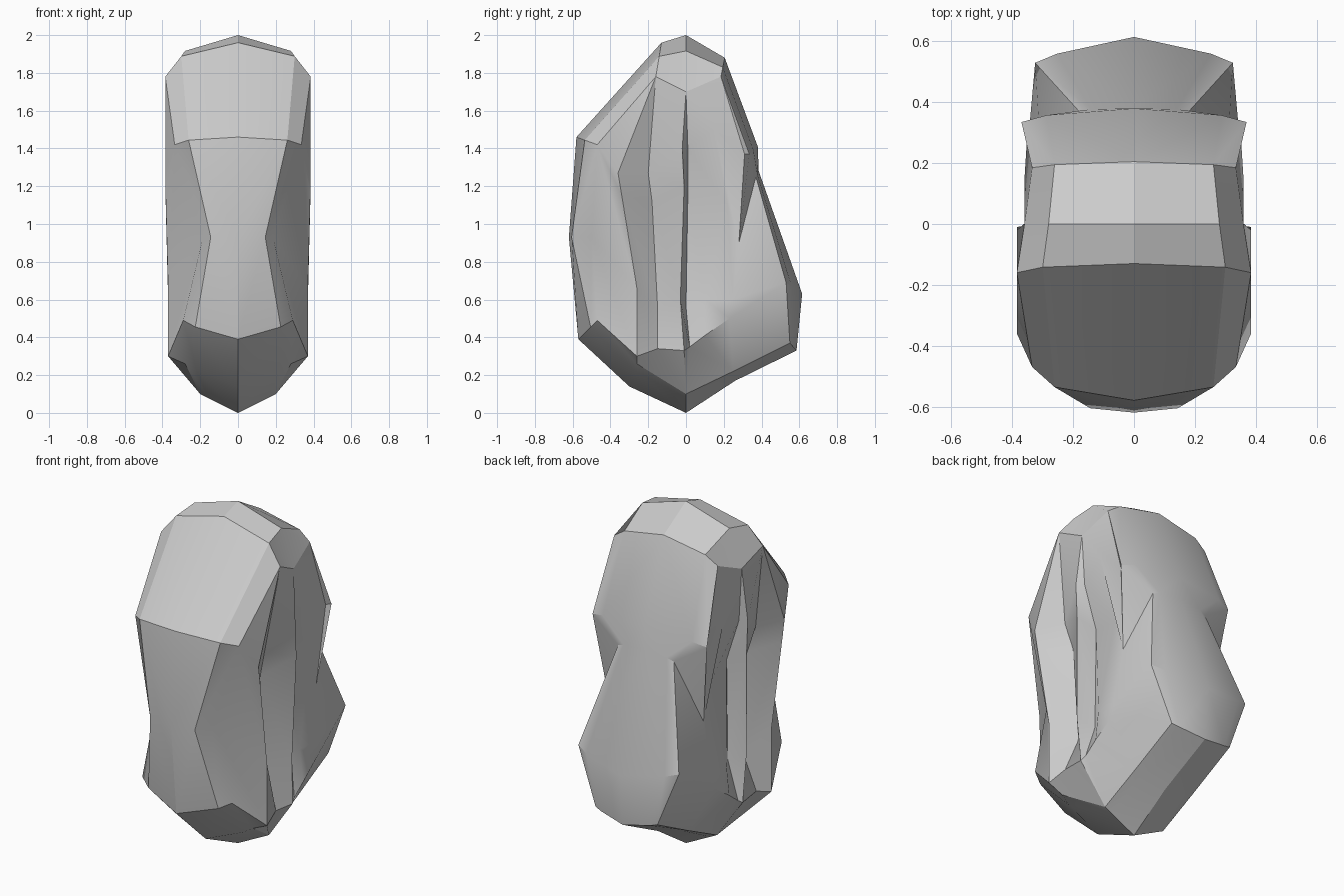
import bpy, bmesh
from mathutils import Vector

if "Cube" in bpy.data.objects:
    bpy.data.objects.remove(bpy.data.objects["Cube"])

# Rim stations, going round the side profile from the bottom:
# centre-line (y, z), rim edge (x, y, z), drop of the bevel line between them
stations = [
    (0.00, 0.00, 0.20, 0.00, 0.10, 0.78),
    (-0.30, 0.14, 0.28, -0.26, 0.26, 0.7),
    (-0.57, 0.39, 0.29, -0.47, 0.49, 0.65),
    (-0.62, 0.93, 0.185, -0.50, 0.93, 0.12),
    (-0.58, 1.46, 0.335, -0.47, 1.42, 0.4),
    (-0.13, 1.96, 0.385, -0.16, 1.78, 0.4),
    (0.00, 2.00, 0.36, 0.00, 1.70, 0.28),
    (0.205, 1.88, 0.335, 0.185, 1.78, 0.5),
    (0.38, 1.41, 0.37, 0.335, 1.37, 0.5),
    (0.385, 1.28, 0.18, 0.37, 1.25, 0.5),
    (0.615, 0.63, 0.325, 0.53, 0.69, 0.65),
    (0.585, 0.33, 0.20, 0.55, 0.37, 0.7),
    (0.26, 0.17, 0.20, 0.25, 0.22, 0.78),
]

# Side panel rows from top to bottom:
# front panel, front groove, rib, back groove, crease, back ridge
side_rows = [
    [(.385, -.36, 1.27), (.31, -.20, 1.27), (.385, -.02, 1.40),
     (.35, .01, 1.40), (.36, .15, 1.50), (.35, .31, 1.37)],
    [(.383, -.34, 1.15), (.27, -.18, 1.12), (.385, -.01, 1.20),
     (.27, .01, 1.15), (.31, .22, 1.10), (.31, .28, .90)],
    [(.37, -.26, .66), (.26, -.15, .55), (.37, -.03, .60),
     (.27, .00, .56), (.33, .10, .60), (.35, .25, .60)],
    [(.37, -.26, .30), (.35, -.15, .34), (.36, -.01, .33),
     (.35, .02, .35), (.35, .10, .41), (.345, .23, .50)],
]

bm = bmesh.new()


def face(*corners):
    """Add a face, dropping repeated corners."""
    unique = list(dict.fromkeys(corners))
    if len(unique) > 2:
        bm.faces.new(unique)


# Rim band: centre line, bevel line and edge
centre, bevel, edge = [], [], []
for cy, cz, ex, ey, ez, drop in stations:
    c, e = Vector((0, cy, cz)), Vector((ex, ey, ez))
    b = c.lerp(e, drop)
    b.x = ex * 0.78
    for line, p in ((centre, c), (bevel, b), (edge, e)):
        line.append(bm.verts.new(p))
n = len(stations)
for i in range(n):
    j = (i + 1) % n
    face(centre[i], centre[j], bevel[j], bevel[i])
    face(bevel[i], bevel[j], edge[j], edge[i])

# Grooved side, stitched into the rim
rows = [[edge[k] for k in (5, 5, 5, 6, 6, 6, 7, 7)]]
for row, (front, back) in zip(side_rows, ((4, 8), (4, 9), (3, 10), (2, 10))):
    rows.append([edge[front]] + [bm.verts.new(p) for p in row] + [edge[back]])
rows.append([edge[k] for k in (1, 1, 0, 0, 0, 12, 12, 11)])
for upper, lower in zip(rows, rows[1:]):
    for k in range(7):
        face(upper[k], upper[k + 1], lower[k + 1], lower[k])

# Fix consistent outward normals on the half shell
bmesh.ops.recalc_face_normals(bm, faces=bm.faces)
if sum(f.normal.dot(f.calc_center_median() - Vector((0, 0, 1))) * f.calc_area() for f in bm.faces) < 0:
    bmesh.ops.reverse_faces(bm, faces=bm.faces)

mesh = bpy.data.meshes.new("carved_body")
bm.to_mesh(mesh)
bm.free()
body = bpy.data.objects.new("carved_body", mesh)
bpy.context.collection.objects.link(body)

# Mirror to the other half
mirror = body.modifiers.new("Mirror", 'MIRROR')
mirror.use_clip = True
bpy.context.view_layer.objects.active = body
body.select_set(True)
bpy.ops.object.modifier_apply(modifier="Mirror")
bpy.ops.object.shade_smooth_by_angle(angle=0.42)
